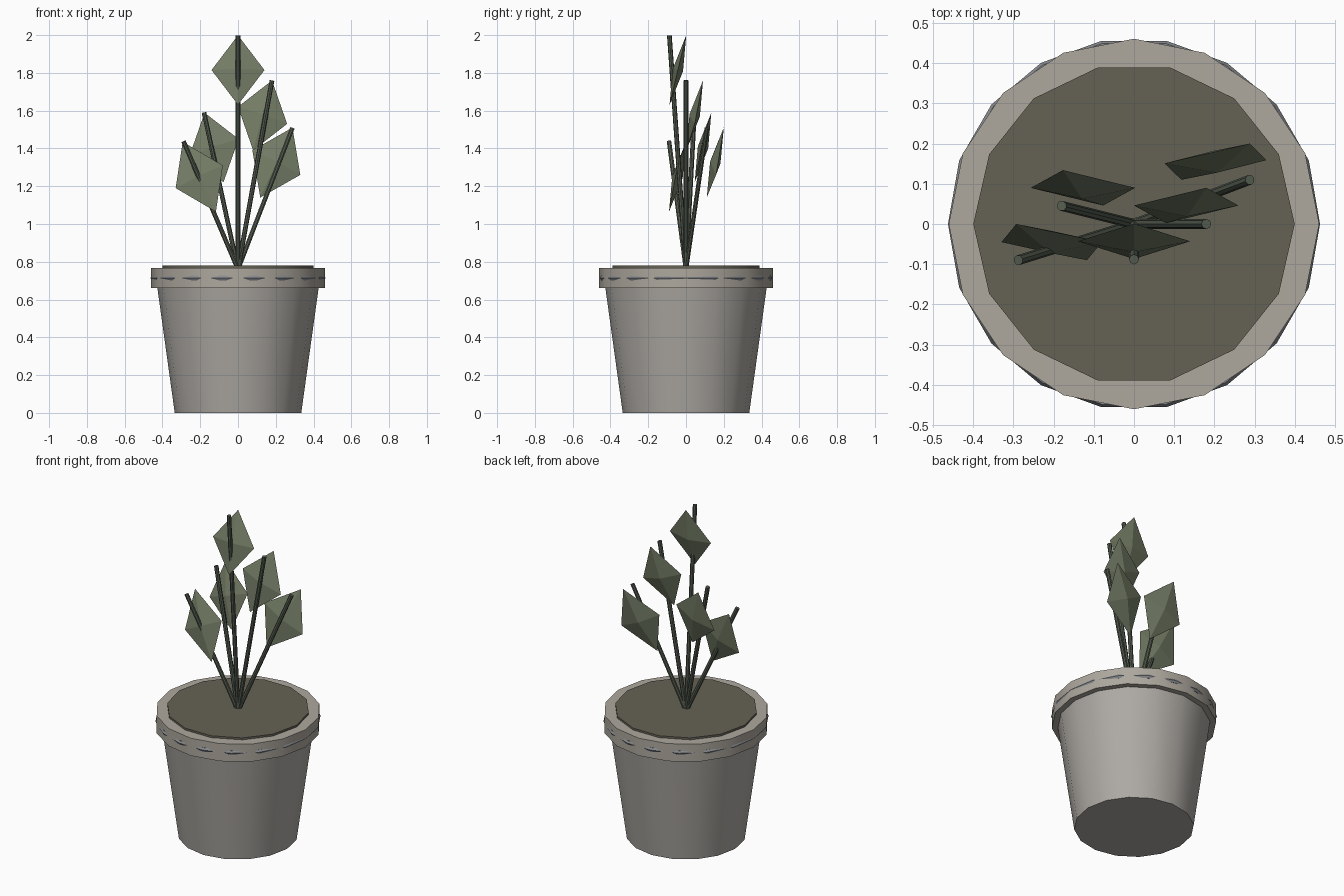
import bpy
from mathutils import Vector

if "Cube" in bpy.data.objects:
    bpy.data.objects.remove(bpy.data.objects["Cube"])


def material(name, rgb):
    m = bpy.data.materials.new(name)
    m.diffuse_color = (*rgb, 1)
    m.use_nodes = True
    m.node_tree.nodes["Principled BSDF"].inputs["Base Color"].default_value = m.diffuse_color
    return m


pot_mat = material("pot_clay", (0.42, 0.40, 0.37))
rim_mat = material("rim_clay", (0.42, 0.39, 0.34))
band_mat = material("band_grey", (0.25, 0.26, 0.28))
soil_mat = material("soil", (0.13, 0.12, 0.09))
stem_mat = material("stem_green", (0.09, 0.11, 0.08))
leaf_mat = material("leaf_green", (0.17, 0.20, 0.13))


def mesh(name, verts, faces, mat):
    me = bpy.data.meshes.new(name)
    me.from_pydata(verts, [], faces)
    me.materials.append(mat)
    ob = bpy.data.objects.new(name, me)
    bpy.context.collection.objects.link(ob)
    return ob


def finish(name, mat):
    ob = bpy.context.object
    ob.name = name
    ob.data.materials.append(mat)
    bpy.ops.object.shade_smooth_by_angle()
    return ob


def tapered(name, sides, r1, r2, z1, z2, mat):
    """Closed round part with a corner on the +x axis."""
    bpy.ops.mesh.primitive_cone_add(vertices=sides, radius1=r1, radius2=r2, depth=z2 - z1,
                                    location=(0, 0, (z1 + z2) / 2),
                                    rotation=(0, 0, 1.5707963))
    return finish(name, mat)


# Pot, rim, raised band and soil
tapered("pot_body", 16, 0.335, 0.435, 0, 0.72, pot_mat)
tapered("pot_rim", 16, 0.461, 0.461, 0.66, 0.768, rim_mat)
tapered("soil", 14, 0.40, 0.40, 0.72, 0.78, soil_mat)
bpy.ops.mesh.primitive_torus_add(major_segments=18, minor_segments=6, major_radius=0.449,
                                 minor_radius=0.014, location=(0, 0, 0.714))
finish("rim_band", band_mat)


def stem(name, tip):
    base, tip = Vector((0, 0, 0.76)), Vector(tip)
    d = tip - base
    bpy.ops.mesh.primitive_cylinder_add(vertices=8, radius=0.0125, depth=d.length,
                                        location=(base + tip) / 2)
    bpy.context.object.rotation_euler = d.to_track_quat('Z', 'Y').to_euler()
    finish(name, stem_mat)


def leaf(name, centre, along, across, thick=0.028):
    """Flattened octahedron from its centre and two half axes."""
    c, u, w = Vector(centre), Vector(along), Vector(across)
    n = w.cross(u).normalized() * thick
    ring = [c + w, c + u, c - w, c - u]
    faces = [(i, (i + 1) % 4, 4) for i in range(4)] + [((i + 1) % 4, i, 5) for i in range(4)]
    mesh(name, ring + [c + n, c - n], faces, leaf_mat)


# Each plant shoot: stem tip, leaf centre, leaf half length, leaf half width
shoots = [
    ((0, -0.088, 1.998), (0, -0.043, 1.815), (0, 0.044, 0.184), (0.14, 0, 0)),
    ((0.18, 0, 1.76), (0.13, 0.046, 1.575), (0.05, 0.044, 0.185), (0.13, 0, -0.045)),
    ((-0.18, 0.045, 1.59), (-0.127, 0.09, 1.405), (-0.05, 0.044, 0.184), (0.13, 0, 0.045)),
    ((0.288, 0.11, 1.508), (0.203, 0.155, 1.325), (0.085, 0.045, 0.185), (0.127, 0.004, -0.065)),
    ((-0.288, -0.09, 1.437), (-0.205, -0.045, 1.25), (-0.088, 0.045, 0.185), (0.125, 0, 0.06)),
]
for i, (tip, centre, along, across) in enumerate(shoots, 1):
    stem(f"stem_{i}", tip)
    leaf(f"leaf_{i}", centre, along, across)
